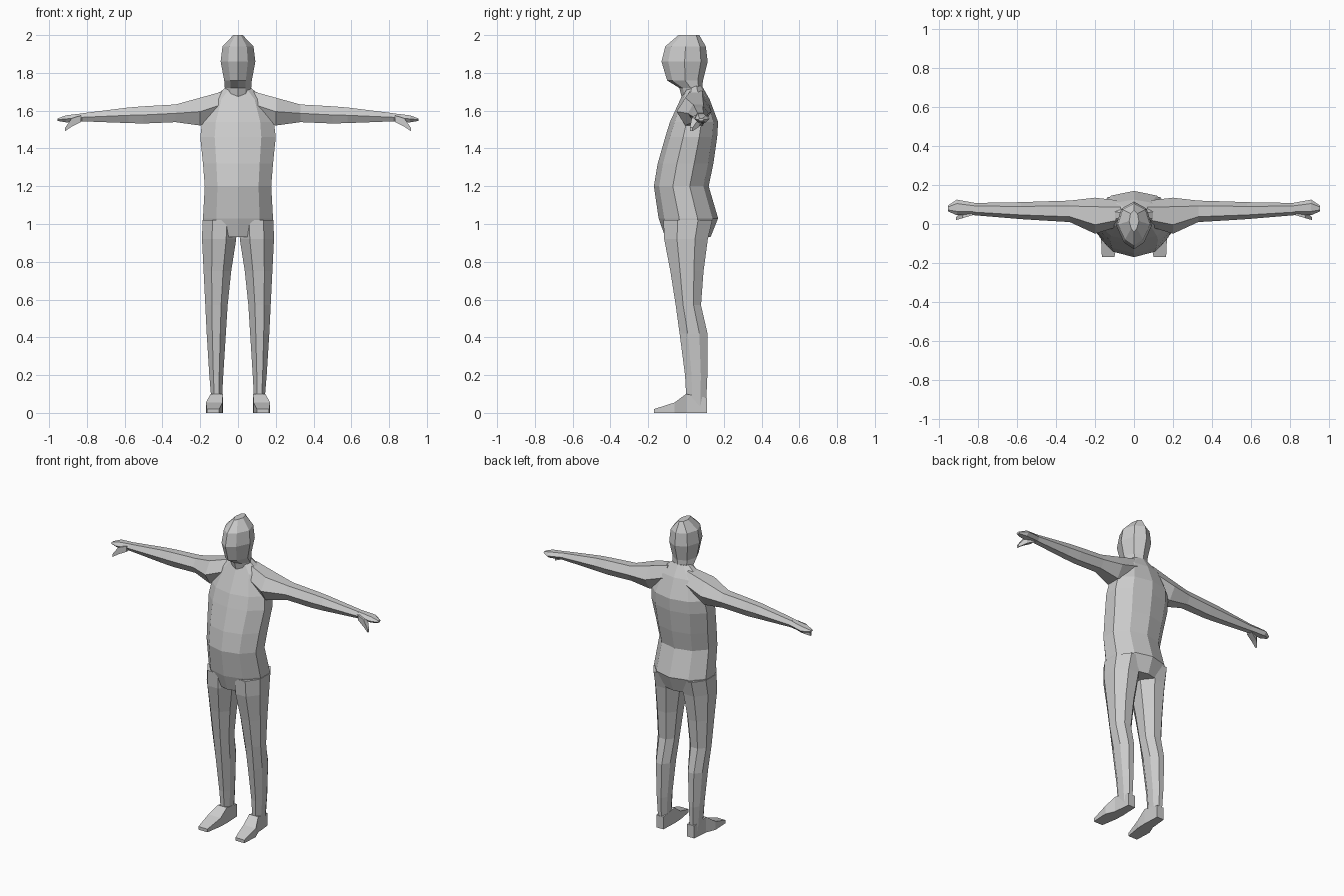
import bpy, bmesh, math
from mathutils import Vector

cube = bpy.data.objects.get("Cube")
if cube:
    bpy.data.objects.remove(cube)

grey = bpy.data.materials.new("plain grey")
grey.use_nodes = True
COLOUR = (0.6, 0.6, 0.6, 1)
grey.diffuse_color = COLOUR
grey.node_tree.nodes["Principled BSDF"].inputs["Base Color"].default_value = COLOUR


def outline(u0, u1, v0, v1, sides, turn, taper):
    """Faceted section filling a box; taper narrows the half nearest v0."""
    pts = []
    for i in range(sides):
        a = turn + 2 * math.pi * i / sides
        c, s = math.cos(a), math.sin(a)
        m = max(abs(c), abs(s)) if sides == 4 else 1
        wide = c / m * (taper if s < -0.1 else 1)
        pts.append(((u0 + u1) / 2 + wide * (u1 - u0) / 2,
                    (v0 + v1) / 2 + s / m * (v1 - v0) / 2))
    return pts


def loft(name, axis, sections, sides=8, turn=0.0, taper=1.0, mirror=False):
    """Skin sections (position, u0, u1, v0, v1) along an axis."""
    bm = bmesh.new()
    rings = []
    for pos, *box in sections:
        ring = []
        for u, v in outline(*box, sides, turn, taper):
            co = {"x": (pos, u, v), "y": (u, pos, v), "z": (u, v, pos)}[axis]
            ring.append(bm.verts.new(Vector(co)))
        rings.append(ring)
    for a, b in zip(rings, rings[1:]):
        for i in range(sides):
            j = (i + 1) % sides
            bm.faces.new((a[i], a[j], b[j], b[i]))
    bm.faces.new(rings[0])
    bm.faces.new(rings[-1])
    bmesh.ops.recalc_face_normals(bm, faces=bm.faces)
    mesh = bpy.data.meshes.new(name)
    bm.to_mesh(mesh)
    bm.free()
    mesh.materials.append(grey)
    obj = bpy.data.objects.new(name, mesh)
    bpy.context.collection.objects.link(obj)
    if mirror:
        mod = obj.modifiers.new("Mirror", "MIRROR")
        mod.use_axis[0] = True
        mod.use_mirror_merge = False
    return obj


def centred(rows):
    return [(z, -w, w, front, back) for z, w, front, back in rows]


# Torso with full belly, hollow lower back and flat shoulder blades
loft("torso", "z", centred([
    (0.93, 0.18, -0.11, 0.13),
    (1.03, 0.195, -0.145, 0.17),
    (1.2, 0.185, -0.17, 0.12),
    (1.32, 0.195, -0.15, 0.145),
    (1.46, 0.21, -0.11, 0.165),
    (1.54, 0.2, -0.085, 0.17),
    (1.66, 0.15, -0.03, 0.125),
    (1.73, 0.06, 0.0, 0.085)]), sides=10, turn=math.pi / 10)

# Neck, jaw and skull, with the face narrower than the back
loft("head", "z", centred([
    (1.66, 0.07, -0.02, 0.1),
    (1.72, 0.07, -0.035, 0.085),
    (1.76, 0.073, -0.1, 0.09),
    (1.86, 0.092, -0.13, 0.115),
    (1.94, 0.082, -0.11, 0.105),
    (2.0, 0.025, -0.04, 0.07)]), taper=0.8)

# Arms running out from the shoulder slope to the wrist
loft("arms", "x", [
    (0.07, -0.01, 0.12, 1.56, 1.715),
    (0.2, -0.05, 0.135, 1.51, 1.68),
    (0.33, 0.01, 0.12, 1.532, 1.64),
    (0.5, 0.02, 0.115, 1.525, 1.63),
    (0.58, 0.025, 0.112, 1.528, 1.623),
    (0.82, 0.045, 0.108, 1.54, 1.59)], sides=6, mirror=True)

# Hands: flat palm, pointed fingers and a drooping thumb
loft("palms", "x", [
    (0.8, 0.048, 0.105, 1.542, 1.592),
    (0.91, 0.045, 0.125, 1.535, 1.578),
    (0.955, 0.065, 0.095, 1.545, 1.56)], sides=6, mirror=True)
loft("thumbs", "x", [
    (0.83, 0.045, 0.085, 1.54, 1.575),
    (0.88, 0.03, 0.07, 1.515, 1.56),
    (0.915, 0.02, 0.035, 1.492, 1.51)], sides=4, turn=math.pi / 4, mirror=True)

# Legs from hip through knee and calf to the heel
loft("legs", "z", [
    (0.03, 0.085, 0.14, 0.0, 0.11),
    (0.2, 0.075, 0.155, -0.01, 0.118),
    (0.42, 0.06, 0.17, -0.04, 0.12),
    (0.57, 0.05, 0.178, -0.06, 0.085),
    (0.75, 0.03, 0.188, -0.09, 0.1),
    (0.92, 0.002, 0.198, -0.125, 0.125),
    (1.02, 0.0, 0.195, -0.13, 0.15)], sides=8, turn=math.pi / 8, mirror=True)

# Wedge feet, turned slightly outward
loft("feet", "y", [
    (0.11, 0.085, 0.135, 0.0, 0.08),
    (0.0, 0.08, 0.145, 0.0, 0.1),
    (-0.06, 0.082, 0.17, 0.0, 0.055),
    (-0.17, 0.1, 0.165, 0.0, 0.02)], sides=4, turn=math.pi / 4, mirror=True)
